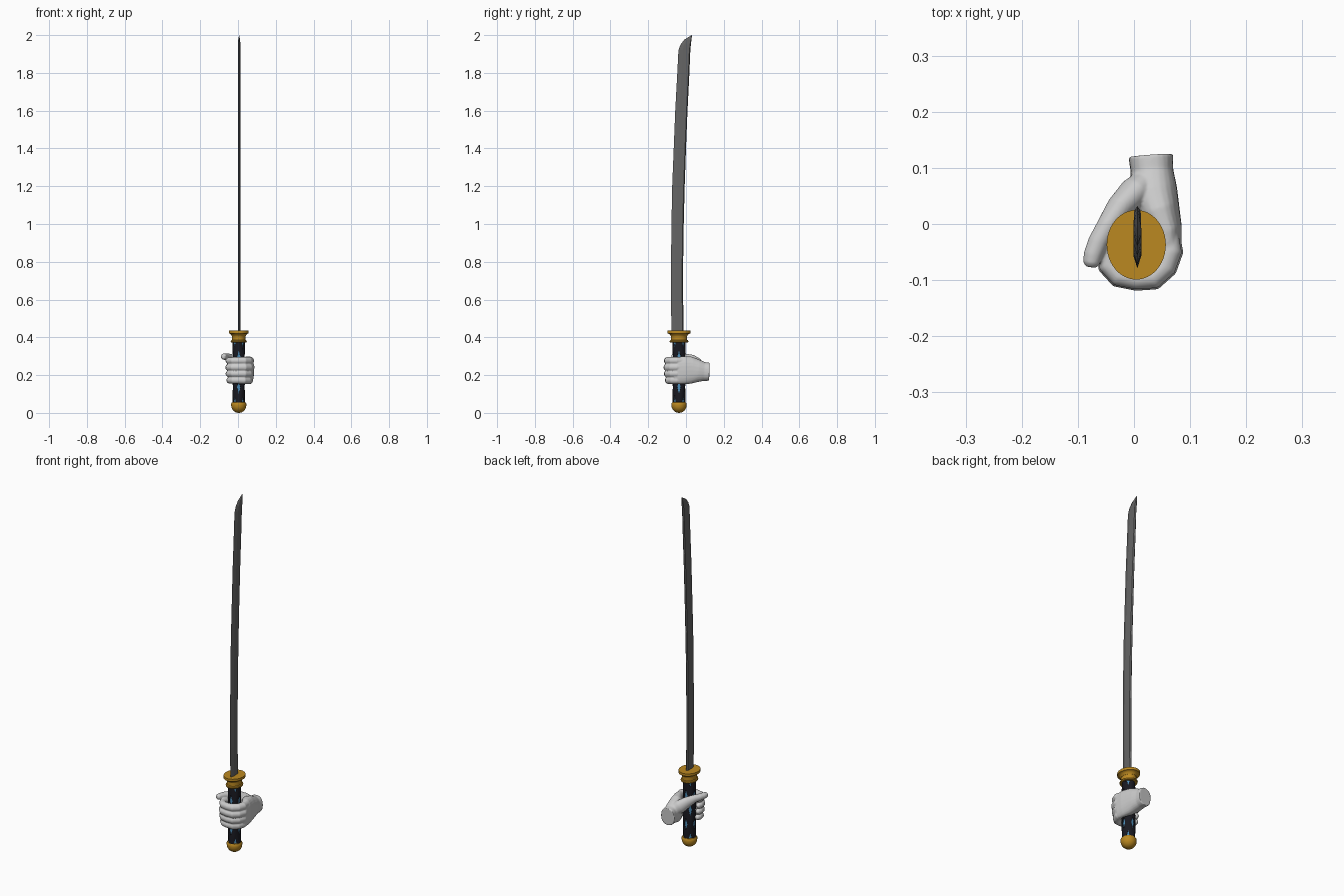
import bpy, bmesh, math
from mathutils import Vector

if "Cube" in bpy.data.objects:
    bpy.data.objects.remove(bpy.data.objects["Cube"])

TAU = math.tau
CX, CY = 0.004, -0.037          # handle axis


def material(name, rgb):
    m = bpy.data.materials.new(name)
    m.diffuse_color = (*rgb, 1)
    m.use_nodes = True
    m.node_tree.nodes["Principled BSDF"].inputs["Base Color"].default_value = m.diffuse_color
    return m


gold = material("gold", (0.5, 0.25, 0.015))
steel = material("dark_steel", (0.13, 0.13, 0.13))
black = material("black_wrap", (0.01, 0.01, 0.015))
blue = material("blue_core", (0.08, 0.28, 0.5))


def bridge(bm, rings):
    """Skin closed rings of points and cap both ends."""
    rows = [[bm.verts.new(p) for p in r] for r in rings]
    n = len(rows[0])
    for a, b in zip(rows, rows[1:]):
        for i in range(n):
            j = (i + 1) % n
            bm.faces.new((a[i], a[j], b[j], b[i]))
    bm.faces.new(rows[0][::-1])
    bm.faces.new(rows[-1])


def finish(bm, name, mat=None, angle=None):
    bmesh.ops.recalc_face_normals(bm, faces=bm.faces)
    me = bpy.data.meshes.new(name)
    bm.to_mesh(me)
    bm.free()
    ob = bpy.data.objects.new(name, me)
    bpy.context.collection.objects.link(ob)
    if mat:
        me.materials.append(mat)
    if angle:
        bpy.ops.object.select_all(action='DESELECT')
        bpy.context.view_layer.objects.active = ob
        ob.select_set(True)
        bpy.ops.object.shade_smooth_by_angle(angle=math.radians(angle))
    return ob


def turned(name, profile, mat, sx=1.0, n=48):
    """Revolve (radius, z) pairs about the handle axis."""
    bm = bmesh.new()
    bridge(bm, [[(CX + sx * r * math.cos(TAU * i / n), CY + r * math.sin(TAU * i / n), z)
                 for i in range(n)] for r, z in profile])
    return finish(bm, name, mat, 35)


# blade: (z, cutting edge y, spine y)
stations = [(0.41, -.077, -.012), (0.6, -.079, -.015), (0.8, -.079, -.015), (1.0, -.077, -.012),
            (1.2, -.073, -.007), (1.4, -.065, .000), (1.6, -.057, .008), (1.8, -.046, .018),
            (1.92, -.040, .023), (1.95, -.029, .026), (1.975, -.010, .029), (2.0, .030, .032)]
section = [(0, 0), (1, .35), (.85, .92), (0, 1), (-.85, .92), (-1, .35)]
bm = bmesh.new()
bridge(bm, [[(0.006 + 0.007 * u * min(1, (s - e) / .055), e + (s - e) * t, z) for u, t in section]
            for z, e, s in stations])
finish(bm, "blade", steel)

# guard, collar and pommel
turned("guard", [(.043, .405), (.048, .415), (.055, .419), (.062, .421), (.062, .435)], gold, .85)
turned("collar", [(.040, .373), (.048, .374), (.050, .379), (.048, .384), (.042, .386),
                  (.042, .408)], gold, .85)
turned("pommel", [(.003, 0)] + [(.040 * math.sin(a), .040 - .040 * math.cos(a))
                                for a in [math.pi / 2 * k / 8 for k in range(2, 9)]]
       + [(.040, .050), (.036, .056), (.030, .057)], gold)

# handle core and crossing wraps
turned("handle_core", [(.031, .05), (.031, .38)], blue, .95, 32)
STEPS, HALF = 40, 0.48
for d in (1, -1):
    bm = bmesh.new()
    for k in range(4):
        rings = []
        for s in range(STEPS + 1):
            z = .054 + .324 * s / STEPS
            mid = TAU * (k / 4 + d * .5 * s / STEPS)
            angs = [mid + HALF * v for v in (-1, -.5, 0, .5, 1)]
            outer = .0355 if d > 0 else .0345
            pts = [(outer - (.0015 if i in (0, 4) else 0), a) for i, a in enumerate(angs)]
            pts += [(.028, a) for a in reversed(angs)]
            rings.append([(CX + .95 * r * math.cos(a), CY + r * math.sin(a), z) for r, a in pts])
        bridge(bm, rings)
    finish(bm, "wrap_right" if d > 0 else "wrap_left", black, 40)


def limb(bm, path, n=24, power=1.0):
    """Tapered tube; path entries are x, y, z, half width, half height."""
    P = [Vector(p[:3]) for p in path]
    rings = []
    for i, p in enumerate(path):
        t = P[min(i + 1, len(P) - 1)] - P[max(i - 1, 0)]
        side = Vector((t.y, -t.x, 0)).normalized()
        up = side.cross(t).normalized()
        if up.z < 0:
            up.negate()
        ring = []
        for k in range(n):
            c, s = math.cos(TAU * k / n), math.sin(TAU * k / n)
            c, s = (math.copysign(abs(v) ** power, v) for v in (c, s))
            ring.append(P[i] + side * (p[3] * c) + up * (p[4] * s))
        rings.append(ring)
    b = bmesh.new()
    bridge(b, rings)
    bmesh.ops.recalc_face_normals(b, faces=b.faces)
    tmp = bpy.data.meshes.new("tmp")
    b.to_mesh(tmp)
    b.free()
    bm.from_mesh(tmp)
    bpy.data.meshes.remove(tmp)


# hand: palm, thumb and four curled fingers fused into one skin
bm = bmesh.new()
limb(bm, [(.030, .122, .218, .040, .048), (.032, .095, .219, .038, .050),
          (.034, .060, .223, .043, .062), (.044, .025, .226, .038, .072),
          (.057, -.010, .226, .029, .074), (.062, -.040, .224, .023, .072),
          (.060, -.060, .224, .018, .066)], power=.85)
limb(bm, [(.030, .080, .235, .025, .030), (.000, .055, .258, .028, .036),
          (-.026, .028, .280, .024, .030), (-.048, -.004, .293, .019, .021),
          (-.064, -.032, .297, .018, .018), (-.073, -.055, .298, .017, .017),
          (-.076, -.070, .298, .015, .015), (-.077, -.077, .298, .009, .009)])
curl = [(.064, -.015, .016), (.066, -.048, .021), (.056, -.076, .021), (.034, -.096, .021),
        (.004, -.099, .019), (-.028, -.093, .019), (-.046, -.074, .018), (-.050, -.052, .017),
        (-.047, -.036, .014), (-.044, -.029, .007)]
for z, s in ((.276, .98), (.241, 1.02), (.207, .98), (.173, .90)):
    limb(bm, [(x * s, CY + (y - CY) * s, z, r, r * 1.0) for x, y, r in curl])
hand = finish(bm, "hand")
rm = hand.modifiers.new("fuse", 'REMESH')
rm.mode = 'VOXEL'
rm.voxel_size = 0.003
rm.use_smooth_shade = True
sm = hand.modifiers.new("soften", 'SMOOTH')
sm.factor = 0.5
sm.iterations = 4
